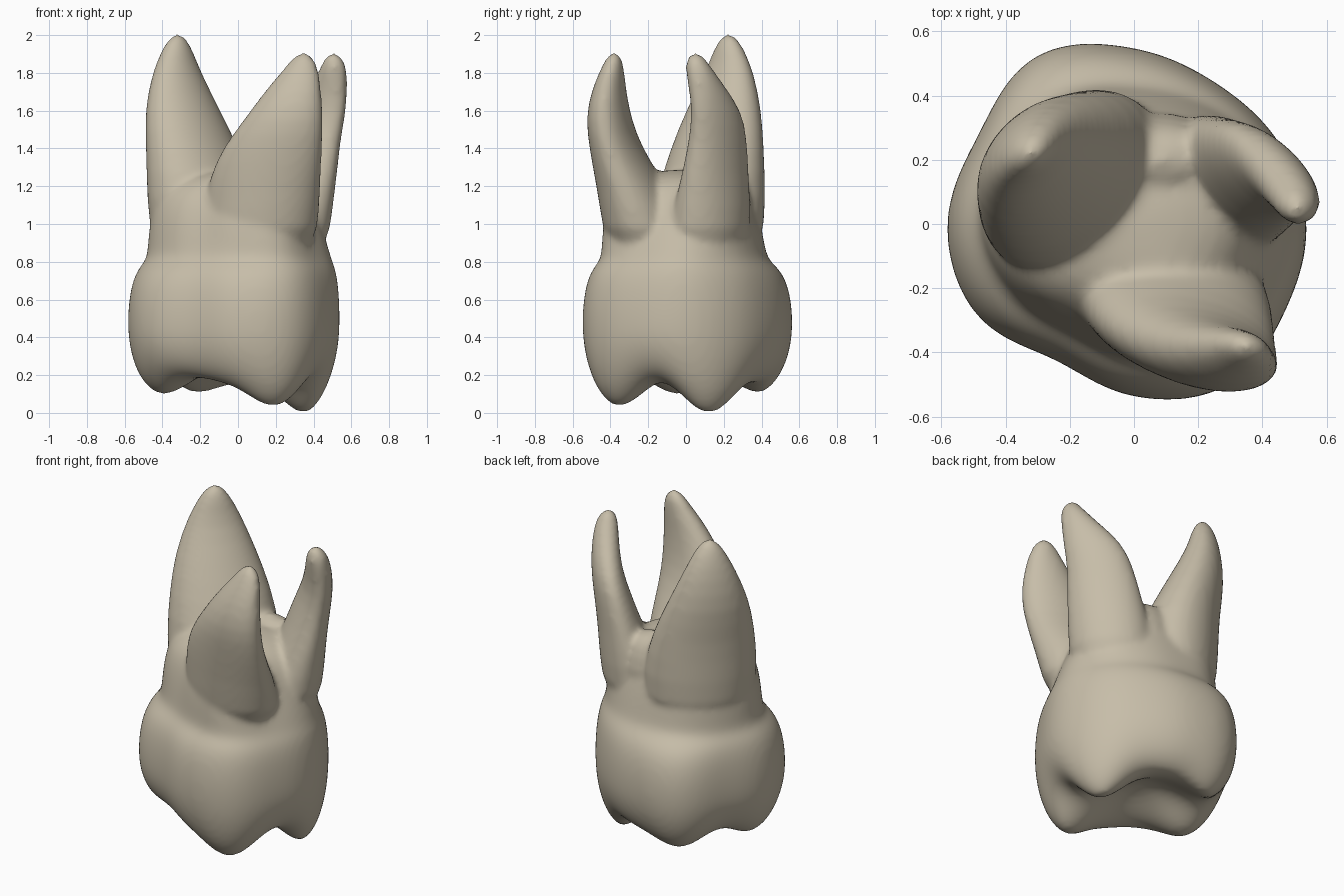
import bpy, bmesh, math
from mathutils import Vector

cube = bpy.data.objects.get("Cube")
if cube:
    bpy.data.objects.remove(cube)

SEG = 48
ANGLES = [2 * math.pi * i / SEG for i in range(SEG)]

# Radii every 30 degrees, counted from +x
CROWN = [.54, .52, .51, .55, .61, .56, .585, .57, .49, .54, .585, .545]
NECK = [.495, .46, .43, .425, .46, .475, .48, .435, .39, .425, .495, .48]
# The trunk is furrowed where the roots part
TRUNK = [.42, .44, .38, .37, .44, .465, .47, .42, .36, .42, .48, .40]

# Cusps, then the ridges joining them at front and back: x, y, depth
CUSPS = [(.2, -.36, .25), (.36, .12, .29), (-.4, -.04, .19), (-.25, .41, .18),
         (-.13, -.33, .09), (.08, .36, .10)]


def radius(table, a):
    """Smooth closed interpolation of a radius table."""
    t = a / (2 * math.pi) * len(table)
    i, f = int(t), t % 1
    p = [table[(i + k) % len(table)] for k in (-1, 0, 1, 2)]
    return p[1] + .5 * f * (p[2] - p[0] + f * (2 * p[0] - 5 * p[1] + 4 * p[2] - p[3]
                                             + f * (3 * (p[1] - p[2]) + p[3] - p[0])))


def bite_height(x, y):
    """Chewing surface: a shallow basin with a bump pointing down at each cusp."""
    h = .29
    for cx, cy, depth in CUSPS:
        h -= depth * math.exp(-((x - cx) ** 2 + (y - cy) ** 2) / .045)
    return h


def loft(bm, rings, start, end):
    """Skin a list of rings and close both ends with a fan."""
    loops = [[bm.verts.new(p) for p in ring] for ring in rings]
    for lo, hi in zip(loops, loops[1:]):
        for i in range(SEG):
            j = (i + 1) % SEG
            bm.faces.new((lo[i], lo[j], hi[j], hi[i]))
    first, last = bm.verts.new(start), bm.verts.new(end)
    for i in range(SEG):
        j = (i + 1) % SEG
        bm.faces.new((first, loops[0][j], loops[0][i]))
        bm.faces.new((last, loops[-1][i], loops[-1][j]))


def polar_ring(scale, z, outline, other=NECK, blend=0):
    """Ring following one outline, or a blend towards another."""
    ring = []
    for a in ANGLES:
        r = scale * (radius(outline, a) * (1 - blend) + radius(other, a) * blend)
        ring.append(Vector((r * math.cos(a), r * math.sin(a), z)))
    return ring


def add_crown(bm):
    rings = []
    # chewing surface, from the middle to the rim
    for s in (.12, .25, .38, .5, .6, .68, .74):
        ring = polar_ring(s, 0, CROWN)
        for p in ring:
            p.z = bite_height(p.x, p.y)
        rings.append(ring)
    # walls, from the rim up to the widest level
    rim = rings[-1]
    for s, t in ((.81, .92), (.89, .76), (.955, .5), (.99, .22)):
        ring = polar_ring(s, 0, CROWN)
        for p, q in zip(ring, rim):
            p.z = .45 + (q.z - .45) * t
        rings.append(ring)
    # shoulder narrowing to the neck
    for z, blend in ((.47, 0), (.57, .03), (.67, .17), (.74, .4), (.785, .7), (.815, .97)):
        rings.append(polar_ring(1, z, CROWN, NECK, blend))
    # root trunk, domed between the roots
    for s, z, blend in ((1, .9, .3), (.99, 1.0, .7), (.95, 1.1, 1), (.85, 1.18, 1),
                        (.65, 1.25, 1), (.35, 1.28, 1)):
        rings.append(polar_ring(s, z, NECK, TRUNK, blend))
    loft(bm, rings, (0, 0, bite_height(0, 0)), (0, 0, 1.29))


def add_root(bm, angle, sections, tip):
    """Root made of rotated oval sections: x, y, z, long radius, short radius."""
    c, s = math.cos(math.radians(angle)), math.sin(math.radians(angle))
    rings = []
    for x, y, z, long, short in sections:
        ring = []
        for a in ANGLES:
            u, v = long * math.cos(a), short * math.sin(a)
            ring.append(Vector((x + u * c - v * s, y + u * s + v * c, z)))
        rings.append(ring)
    x, y, z = sections[0][:3]
    loft(bm, rings, (x, y, z), tip)


bm = bmesh.new()
add_crown(bm)

# Tall broad root
add_root(bm, 45, [(-.17, .12, .85, .32, .26), (-.19, .13, 1.15, .33, .25),
                  (-.24, .165, 1.4, .29, .195), (-.295, .20, 1.6, .235, .16),
                  (-.325, .23, 1.8, .155, .1), (-.322, .228, 1.92, .095, .07),
                  (-.32, .225, 1.985, .05, .04)], (-.32, .225, 2.012))
# Flat front root
add_root(bm, -13, [(.10, -.18, .85, .32, .24), (.125, -.25, 1.1, .31, .2),
                   (.145, -.31, 1.25, .30, .165), (.18, -.37, 1.4, .27, .13),
                   (.24, -.41, 1.55, .215, .115), (.29, -.41, 1.7, .155, .09),
                   (.335, -.39, 1.82, .095, .06), (.345, -.38, 1.885, .055, .04)],
         (.35, -.38, 1.915))
# Slender curved root
add_root(bm, -45, [(.25, .11, .85, .25, .2), (.30, .14, 1.1, .235, .165),
                   (.35, .155, 1.27, .215, .125), (.39, .17, 1.45, .19, .105),
                   (.44, .165, 1.6, .17, .085), (.49, .1, 1.75, .105, .075),
                   (.507, .06, 1.84, .07, .065), (.505, .05, 1.89, .04, .04)],
         (.505, .05, 1.912))
# Web joining the tall and slender roots
add_root(bm, 0, [(.08, .2, 1.0, .22, .17), (.08, .2, 1.2, .19, .13),
                 (.08, .2, 1.28, .14, .09)], (.08, .2, 1.32))

bmesh.ops.recalc_face_normals(bm, faces=bm.faces)
mesh = bpy.data.meshes.new("tooth")
bm.to_mesh(mesh)
bm.free()
tooth = bpy.data.objects.new("tooth", mesh)
bpy.context.collection.objects.link(tooth)

# Ivory material
ivory = bpy.data.materials.new("ivory")
ivory.use_nodes = True
colour = (.57, .51, .395, 1)
ivory.diffuse_color = colour
ivory.node_tree.nodes["Principled BSDF"].inputs["Base Color"].default_value = colour
mesh.materials.append(ivory)

# Fuse the crown and roots into one soft surface
subdiv = tooth.modifiers.new("round_sections", 'SUBSURF')
subdiv.levels = subdiv.render_levels = 1
fuse = tooth.modifiers.new("fuse", 'REMESH')
fuse.mode = 'VOXEL'
fuse.voxel_size = .017
fuse.use_smooth_shade = True
soften = tooth.modifiers.new("soften", 'SMOOTH')
soften.factor = .5
soften.iterations = 10
